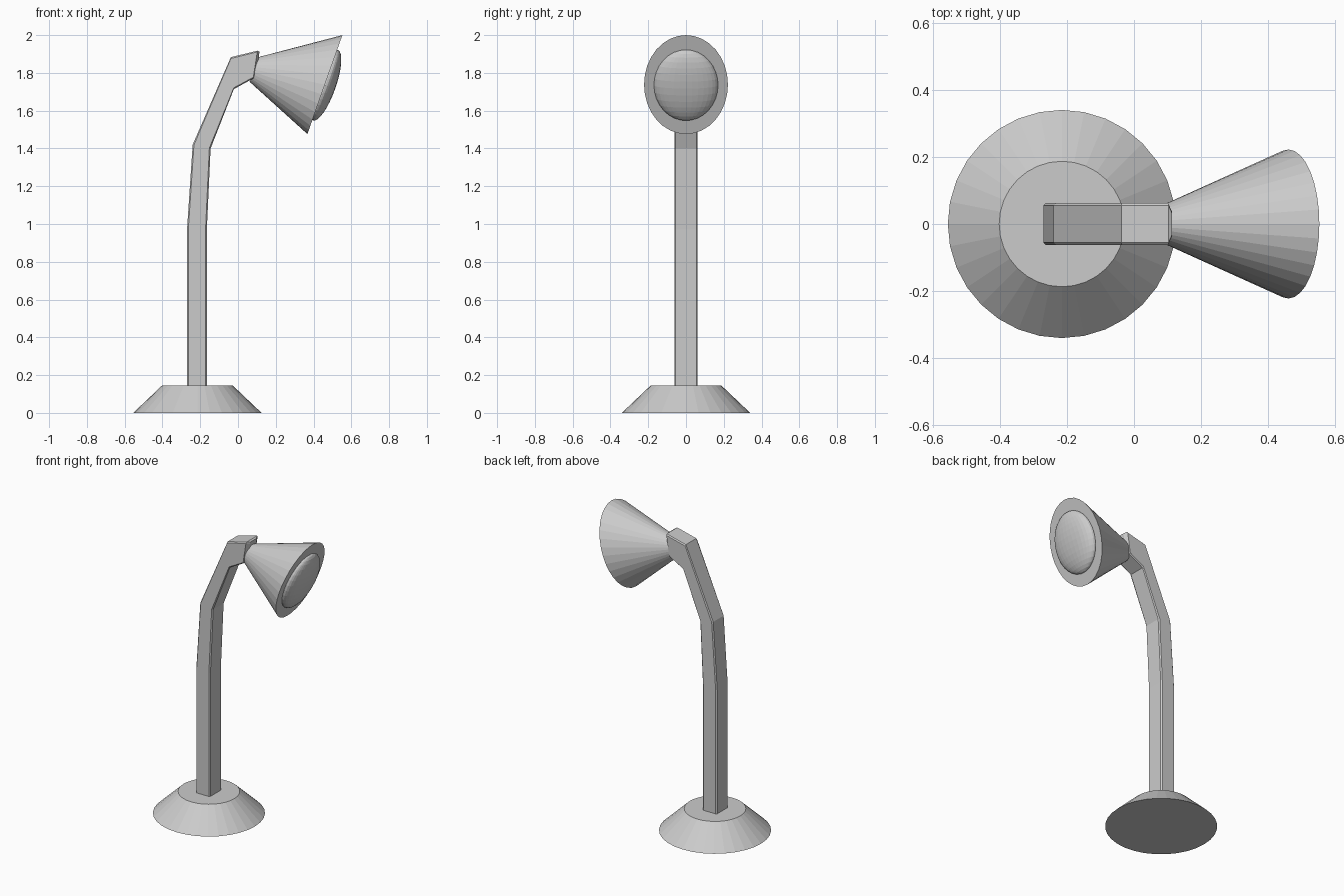
import bpy
import bmesh
from math import cos, sin, pi, atan2
from mathutils import Vector

cube = bpy.data.objects.get("Cube")
if cube:
    bpy.data.objects.remove(cube, do_unlink=True)

grey = bpy.data.materials.new("light_grey")
grey.use_nodes = True
GREY = (0.6, 0.6, 0.6, 1)
grey.diffuse_color = GREY
grey.node_tree.nodes["Principled BSDF"].inputs["Base Color"].default_value = GREY


def loft(name, rings):
    """Skin a list of equal-length rings and cap both ends."""
    bm = bmesh.new()
    loops = [[bm.verts.new(p) for p in ring] for ring in rings]
    n = len(loops[0])
    for a, b in zip(loops, loops[1:]):
        for i in range(n):
            j = (i + 1) % n
            bm.faces.new((a[i], a[j], b[j], b[i]))
    bm.faces.new(loops[0][::-1])
    bm.faces.new(loops[-1])
    bmesh.ops.recalc_face_normals(bm, faces=bm.faces[:])
    mesh = bpy.data.meshes.new(name)
    bm.to_mesh(mesh)
    bm.free()
    mesh.materials.append(grey)
    obj = bpy.data.objects.new(name, mesh)
    bpy.context.collection.objects.link(obj)
    return obj


def ellipse(centre, u, v, sides=32):
    c, u, v = Vector(centre), Vector(u), Vector(v)
    return [c + u * cos(2 * pi * i / sides) + v * sin(2 * pi * i / sides)
            for i in range(sides)]


def arm_section(back, front, half, cut):
    """Chamfered rectangle between two points of the side profile."""
    b, f = Vector((back[0], 0, back[1])), Vector((front[0], 0, front[1]))
    d = (f - b).normalized() * cut
    y, yc = Vector((0, half, 0)), Vector((0, half - cut, 0))
    return [b - yc, b + d - y, f - d - y, f - yc,
            f + yc, f - d + y, b + d + y, b + yc]


# Round tapered foot
loft("base", [ellipse((-0.215, 0, z), (r, 0, 0), (0, r, 0))
              for z, r in ((0, 0.34), (0.145, 0.187))])

# Bent arm with a chamfered tip
profile = [((-0.27, 0.1), (-0.165, 0.1)), ((-0.27, 0.97), (-0.165, 0.97)),
           ((-0.24, 1.42), (-0.145, 1.4)), ((-0.038, 1.883), (-0.022, 1.714)),
           ((0.103, 1.918), (0.08, 1.77))]
rings = [arm_section(b, f, 0.062, 0.007) for b, f in profile]
rings.append(arm_section((0.114, 1.912), (0.098, 1.8), 0.037, 0.007))
loft("arm", rings)

# Leaning lamp shade, closed at the rim
rim_axis = Vector((0.0925, 0, 0.262))
side_axis = Vector((0, 0.222, 0))
loft("shade", [ellipse((0.085, 0, 1.818), rim_axis * 0.25, side_axis * 0.25),
               ellipse((0.46, 0, 1.738), rim_axis, side_axis)])

# Flattened bulb bulging out of the rim
bpy.ops.mesh.primitive_uv_sphere_add(segments=32, ring_count=16, radius=1,
                                     location=(0.463, 0, 1.735))
bulb = bpy.context.object
bulb.name = "bulb"
bulb.scale = (0.055, 0.17, 0.198)
bulb.rotation_euler.y = atan2(rim_axis.x, rim_axis.z)
bulb.data.materials.append(grey)
